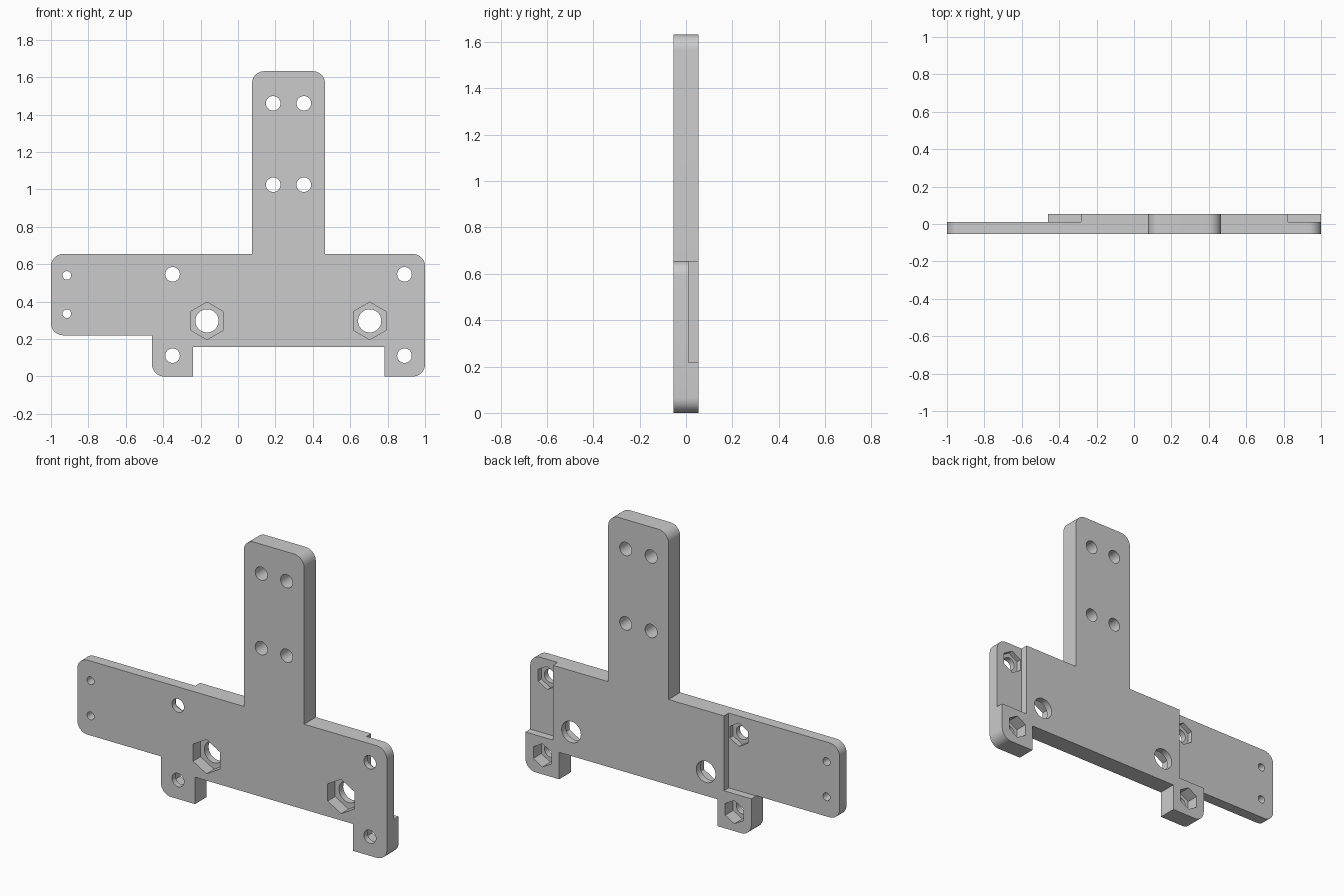
import bpy, bmesh
from math import pi, sin, cos, radians

if "Cube" in bpy.data.objects:
    bpy.data.objects.remove(bpy.data.objects["Cube"])

FRONT, BACK, FLOOR = -0.054, 0.054, 0.01   # plate faces and recess floor (y)
R = 0.065                                  # outer corner radius


def prism(name, pts, y0, y1):
    """Extrude an x-z profile from y0 to y1."""
    bm = bmesh.new()
    face = bm.faces.new([bm.verts.new((x, y0, z)) for x, z in pts])
    ext = bmesh.ops.extrude_face_region(bm, geom=[face])["geom"]
    for v in ext:
        if isinstance(v, bmesh.types.BMVert):
            v.co.y = y1
    bmesh.ops.recalc_face_normals(bm, faces=bm.faces)
    me = bpy.data.meshes.new(name)
    bm.to_mesh(me)
    bm.free()
    ob = bpy.data.objects.new(name, me)
    bpy.context.collection.objects.link(ob)
    return ob


def ngon(x, z, r, n):
    """Regular polygon with a point at the top."""
    return [(x + r * sin(2 * pi * i / n), z + r * cos(2 * pi * i / n)) for i in range(n)]


def rounded(x, z, sx, sz, start):
    """Quarter arc at corner (x, z); sx, sz point inward."""
    cx, cz = x + sx * R, z + sz * R
    return [(cx + R * cos(radians(start + 9 * i)), cz + R * sin(radians(start + 9 * i)))
            for i in range(11)]


# Plate outline, counter-clockwise from the left foot
outline = (rounded(-0.46, 0, 1, 1, 180)
           + [(-0.24, 0), (-0.24, 0.157), (0.782, 0.157), (0.782, 0)]
           + rounded(1, 0, -1, 1, 270)
           + rounded(1, 0.655, -1, -1, 0)
           + [(0.465, 0.655)]
           + rounded(0.465, 1.632, -1, -1, 0)
           + rounded(0.075, 1.632, 1, -1, 90)
           + [(0.075, 0.655)]
           + rounded(-1, 0.655, 1, -1, 90)
           + rounded(-1, 0.22, 1, 1, 180)
           + [(-0.46, 0.22)])
plate = prism("bracket_plate", outline, FRONT, BACK)


def cut(pts, y0, y1):
    """Subtract a prism from the plate."""
    cutter = prism("cutter", pts, y0, y1)
    cutter.hide_render = True
    mod = plate.modifiers.new("cut", "BOOLEAN")
    mod.operation, mod.solver, mod.object = "DIFFERENCE", "EXACT", cutter
    bpy.context.view_layer.objects.active = plate
    bpy.ops.object.modifier_apply(modifier=mod.name)
    bpy.data.objects.remove(cutter)


# Rear recesses over the arm and the right end
for x0, x1 in ((-1.1, -0.283), (0.823, 1.1)):
    cut([(x0, 0.218), (x1, 0.218), (x1, 0.75), (x0, 0.75)], FLOOR, 0.1)

# Stem bolt holes
for x in (0.188, 0.352):
    for z in (1.025, 1.46):
        cut(ngon(x, z, 0.039, 32), -0.1, 0.1)

# Small holes at the arm end
for z in (0.335, 0.54):
    cut(ngon(-0.915, z, 0.023, 24), -0.1, 0.1)

# Corner bolt holes with nut pockets at the back
for x in (-0.35, 0.89):
    for z in (0.111, 0.546):
        cut(ngon(x, z, 0.068, 6), -0.02, 0.1)
        cut(ngon(x, z, 0.039, 32), -0.1, 0.1)

# Large holes with nut pockets at the front
for x in (-0.166, 0.704):
    cut(ngon(x, 0.297, 0.1, 6), -0.1, 0.015)
    cut(ngon(x, 0.297, 0.062, 40), -0.1, 0.1)

plate.select_set(True)
bpy.context.view_layer.objects.active = plate
bpy.ops.object.shade_smooth_by_angle(angle=radians(30))
